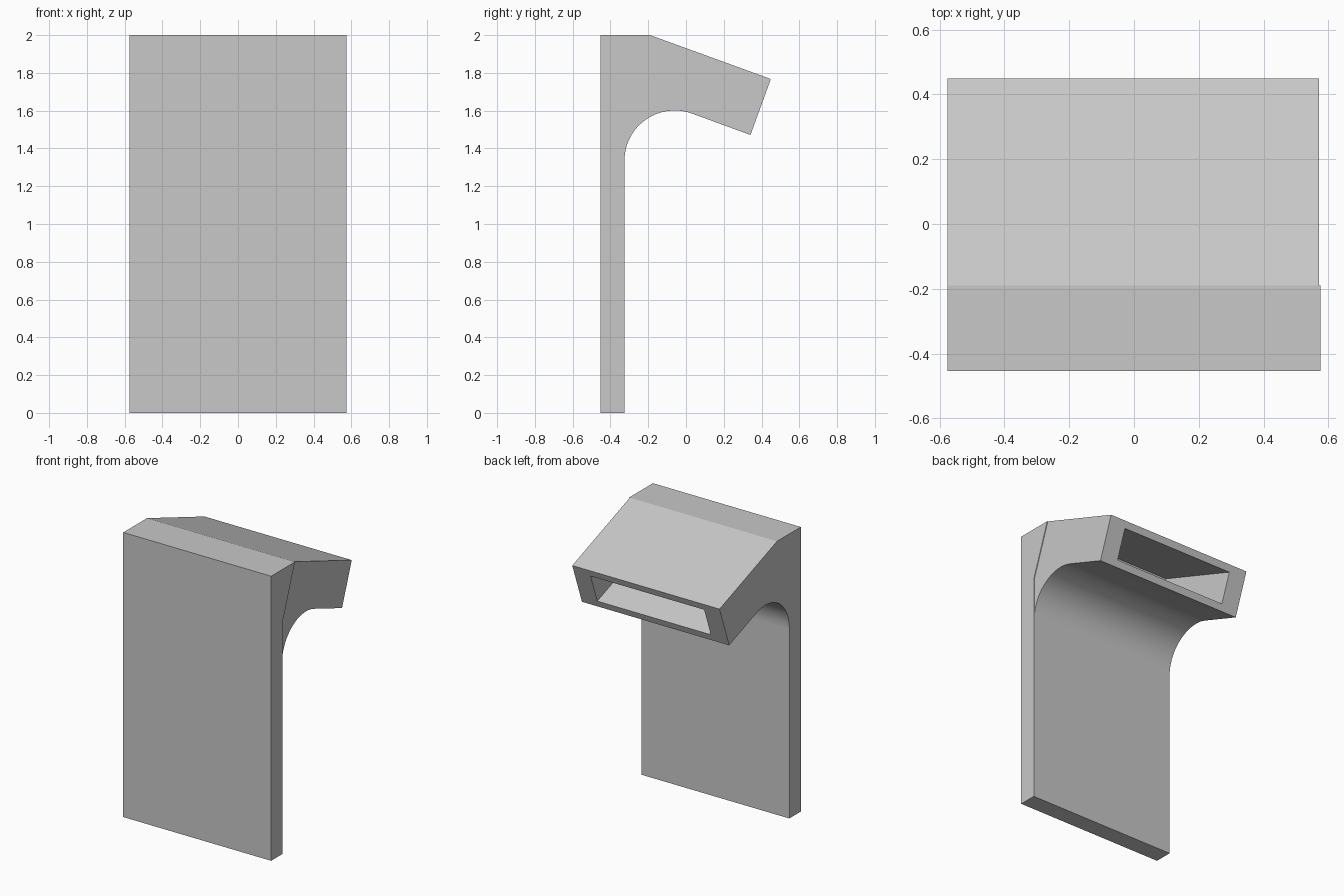
import bpy
import bmesh
from math import radians, cos, sin
from mathutils import Vector

if "Cube" in bpy.data.objects:
    bpy.data.objects.remove(bpy.data.objects["Cube"], do_unlink=True)

GREY = (0.58, 0.58, 0.58, 1)
grey = bpy.data.materials.new("plain_grey")
grey.use_nodes = True
grey.diffuse_color = GREY
grey.node_tree.nodes["Principled BSDF"].inputs["Base Color"].default_value = GREY


def extrude_profile(name, points, x0, x1):
    """Solid made from a (y, z) outline swept from x0 to x1."""
    bm = bmesh.new()
    face = bm.faces.new([bm.verts.new((x0, y, z)) for y, z in points])
    swept = bmesh.ops.extrude_face_region(bm, geom=[face])["geom"]
    verts = [v for v in swept if isinstance(v, bmesh.types.BMVert)]
    bmesh.ops.translate(bm, verts=verts, vec=(x1 - x0, 0, 0))
    bmesh.ops.recalc_face_normals(bm, faces=bm.faces)
    mesh = bpy.data.meshes.new(name)
    bm.to_mesh(mesh)
    bm.free()
    mesh.materials.append(grey)
    obj = bpy.data.objects.new(name, mesh)
    bpy.context.collection.objects.link(obj)
    return obj


def activate(obj):
    bpy.ops.object.select_all(action="DESELECT")
    obj.select_set(True)
    bpy.context.view_layer.objects.active = obj


# Shared layout: the head slopes down 20 degrees towards the back
tilt = radians(20)
along = Vector((cos(tilt), -sin(tilt)))
down = Vector((-sin(tilt), -cos(tilt)))
left, right = 0.575, -0.575
wall_front, wall_back = -0.453, -0.326
ridge = Vector((-0.19, 2.0))
head_length, head_height = 0.68, 0.315
joint = ridge + down * ((ridge.x - wall_back) / sin(tilt))

# Upright panel with a slanted shoulder that carries the head
extrude_profile("upright_panel", [
    (wall_front, 0), (wall_back, 0), joint, ridge, (wall_front, 2)], right, left)

# Head with a rounded underside, a hair narrower than the panel on its left
tip = ridge + along * head_length
radius = 0.266
centre = Vector((wall_back + radius, 1.335))
arc = [centre + radius * Vector((cos(a), sin(a)))
       for a in (radians(180 - 110 * i / 24) for i in range(25))]
head = extrude_profile(
    "sloping_head", [ridge, joint] + arc + [tip + down * head_height, tip],
    right, left - 0.005)

# Rectangular pocket running through the head to the panel
rim, side = 0.049, 0.131
top_in, top_out = (ridge + down * rim - along * 0.1, tip + down * rim + along * 0.1)
drop = down * (head_height - 2 * rim)
cutter = extrude_profile(
    "pocket_cutter", [top_in, top_out, top_out + drop, top_in + drop],
    right + side, left - 0.005 - side)
cutter.hide_render = True
cut = head.modifiers.new("pocket", "BOOLEAN")
cut.operation = "DIFFERENCE"
cut.solver = "EXACT"
cut.object = cutter
activate(head)
bpy.ops.object.modifier_apply(modifier=cut.name)
bpy.data.objects.remove(cutter, do_unlink=True)
bpy.ops.object.shade_smooth_by_angle(angle=radians(15))
